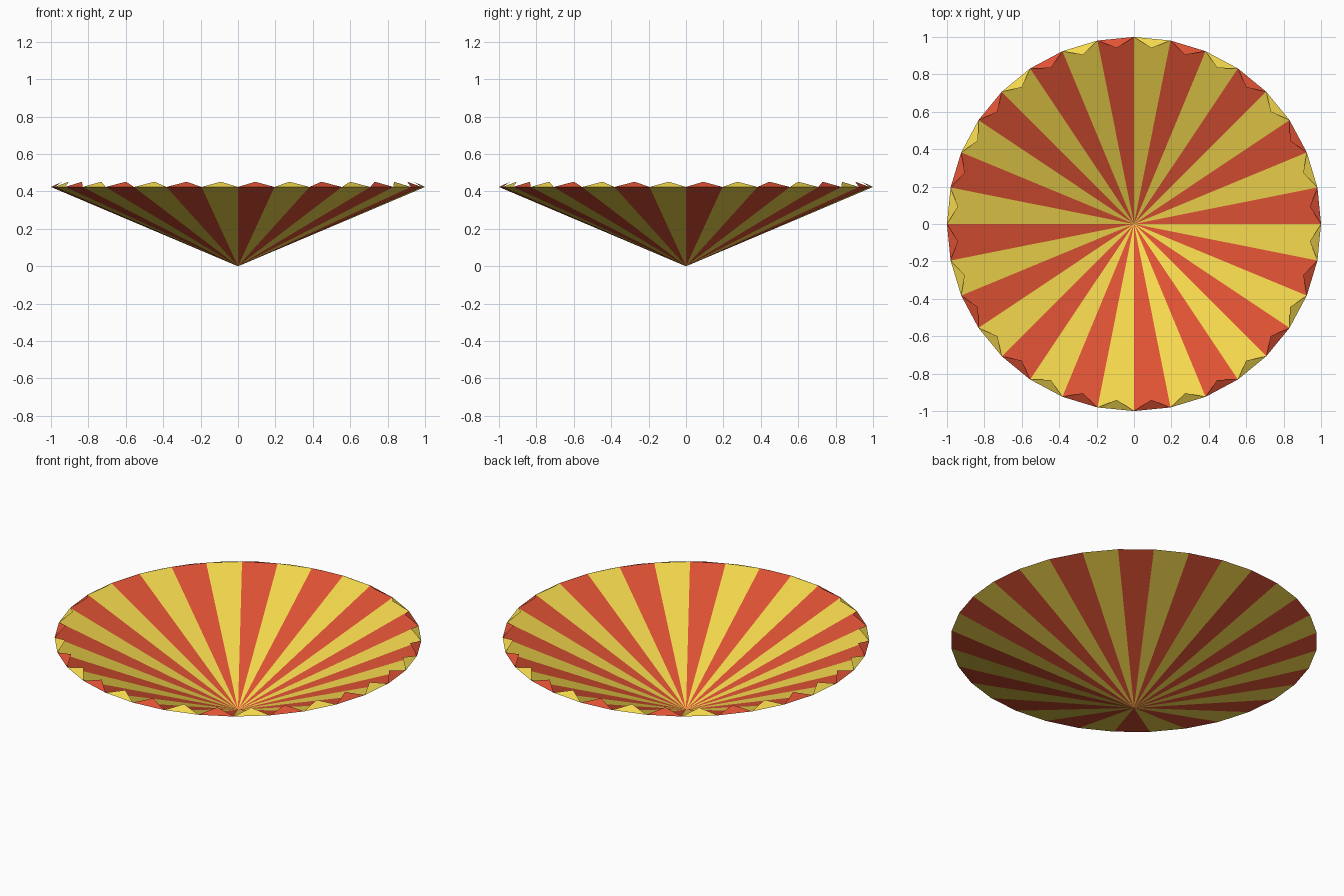
import bpy, bmesh
from math import sin, cos, pi

if "Cube" in bpy.data.objects:
    bpy.data.objects.remove(bpy.data.objects["Cube"])

N = 32            # panels round the canopy
RIM_Z = 0.424
TIP_R, TIP_Z = 0.945, 0.452


def material(name, rgb):
    m = bpy.data.materials.new(name)
    m.diffuse_color = (*rgb, 1)
    m.use_nodes = True
    m.node_tree.nodes["Principled BSDF"].inputs["Base Color"].default_value = m.diffuse_color
    return m


red = material("red_stripe", (0.74, 0.085, 0.035))
yellow = material("yellow_stripe", (0.91, 0.69, 0.075))


def polar(r, i, z):
    a = 2 * pi * i / N
    return (r * cos(a), r * sin(a), z)


def build(name, bm):
    me = bpy.data.meshes.new(name)
    bm.to_mesh(me)
    bm.free()
    me.materials.append(red)
    me.materials.append(yellow)
    ob = bpy.data.objects.new(name, me)
    bpy.context.collection.objects.link(ob)


# Striped canopy cone, opening upward, apex on the ground
bm = bmesh.new()
apex = bm.verts.new((0, 0, 0))
rim = [bm.verts.new(polar(1, i, RIM_Z)) for i in range(N)]
for i in range(N):
    bm.faces.new((apex, rim[i], rim[(i + 1) % N])).material_index = i % 2
build("striped_canopy", bm)

# Pointed valance flaps folded inward from the rim
bm = bmesh.new()
rim = [bm.verts.new(polar(1, i, RIM_Z)) for i in range(N)]
for i in range(N):
    tip = bm.verts.new(polar(TIP_R, i + 0.5, TIP_Z))
    bm.faces.new((rim[i], rim[(i + 1) % N], tip)).material_index = i % 2
build("valance_flaps", bm)
